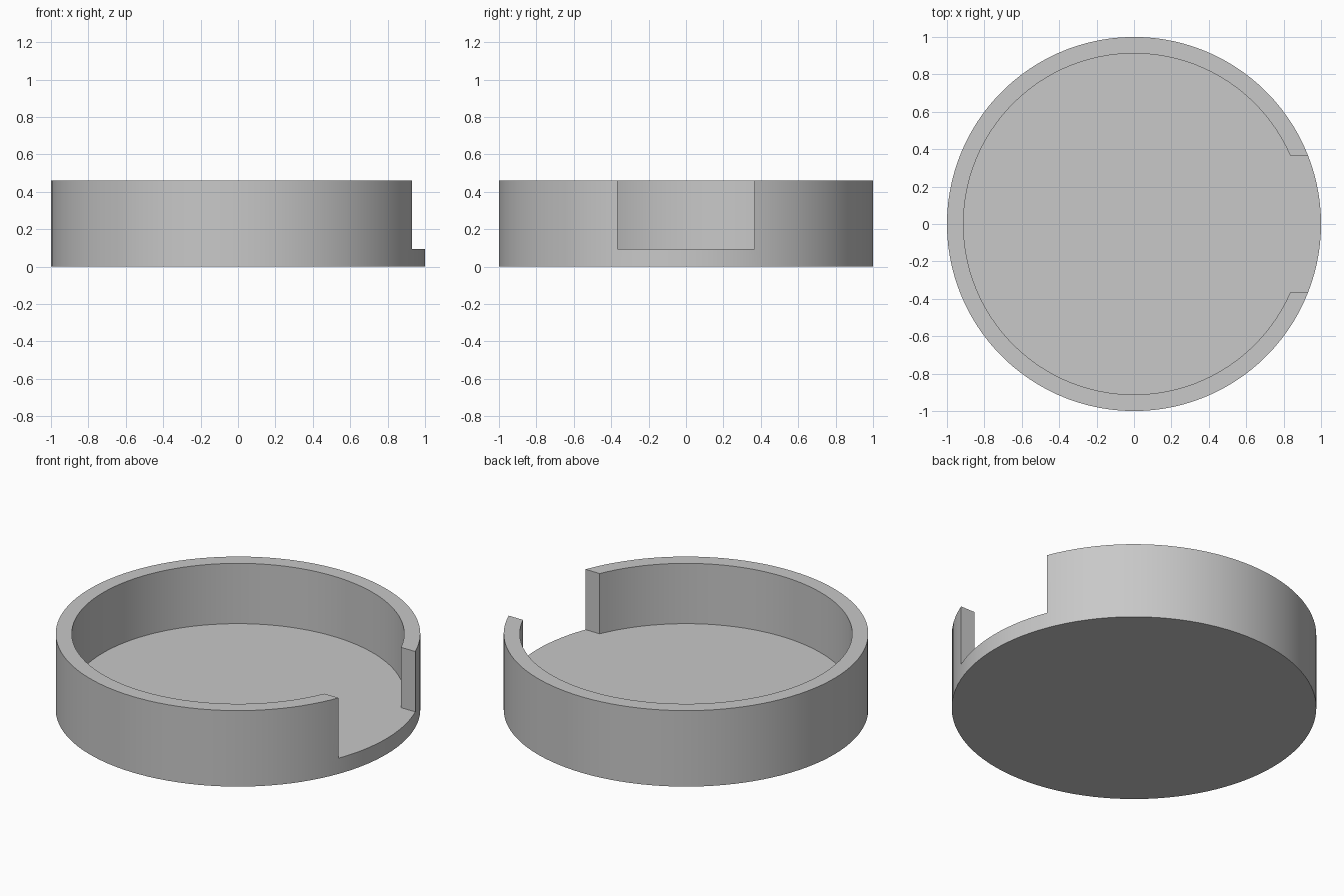
import bpy
import bmesh
from math import asin, cos, sin, pi, radians

cube = bpy.data.objects.get("Cube")
if cube:
    bpy.data.objects.remove(cube, do_unlink=True)

OUTER, INNER = 1.0, 0.912      # wall radii
FLOOR, TOP = 0.095, 0.46       # floor surface and rim heights
GAP = 0.367                    # half width of the opening on +x
WALL_STEPS, GAP_STEPS = 96, 14


def arc(bm, radius, start, end, steps):
    """Row of vertices along an arc at floor height."""
    angles = [start + (end - start) * i / steps for i in range(steps + 1)]
    return [bm.verts.new((radius * cos(a), radius * sin(a), FLOOR)) for a in angles]


grey = bpy.data.materials.new("light grey")
grey.use_nodes = True
colour = (0.58, 0.58, 0.58, 1)
grey.diffuse_color = colour
grey.node_tree.nodes["Principled BSDF"].inputs["Base Color"].default_value = colour

bm = bmesh.new()
a_out, a_in = asin(GAP / OUTER), asin(GAP / INNER)
outer = arc(bm, OUTER, a_out, 2 * pi - a_out, WALL_STEPS)
inner = arc(bm, INNER, a_in, 2 * pi - a_in, WALL_STEPS)
lip = arc(bm, OUTER, -a_out, a_out, GAP_STEPS)
for v in (lip[0], lip[-1]):
    bm.verts.remove(v)
lip = lip[1:-1]

# Wall: C-shaped strip raised to the rim
strip = [bm.faces.new((outer[i], outer[i + 1], inner[i + 1], inner[i]))
         for i in range(WALL_STEPS)]
raised = bmesh.ops.extrude_face_region(bm, geom=strip)["geom"]
for v in raised:
    if isinstance(v, bmesh.types.BMVert):
        v.co.z = TOP
bmesh.ops.delete(bm, geom=[f for f in strip if f.is_valid], context="FACES_ONLY")

# Floor: inside of the wall, running out through the opening
bm.faces.new(inner + [outer[-1]] + lip + [outer[0]])

# Base: outer edge dropped to the ground and closed
ring = outer + lip
ground = [bm.verts.new((v.co.x, v.co.y, 0)) for v in ring]
for i in range(len(ring)):
    j = (i + 1) % len(ring)
    bm.faces.new((ring[i], ring[j], ground[j], ground[i]))
bm.faces.new(ground[::-1])
bmesh.ops.recalc_face_normals(bm, faces=bm.faces[:])

mesh = bpy.data.meshes.new("round_tray")
bm.to_mesh(mesh)
bm.free()
mesh.materials.append(grey)
tray = bpy.data.objects.new("round_tray", mesh)
bpy.context.collection.objects.link(tray)

bpy.ops.object.select_all(action="DESELECT")
tray.select_set(True)
bpy.context.view_layer.objects.active = tray
bpy.ops.object.shade_smooth_by_angle(angle=radians(30))
